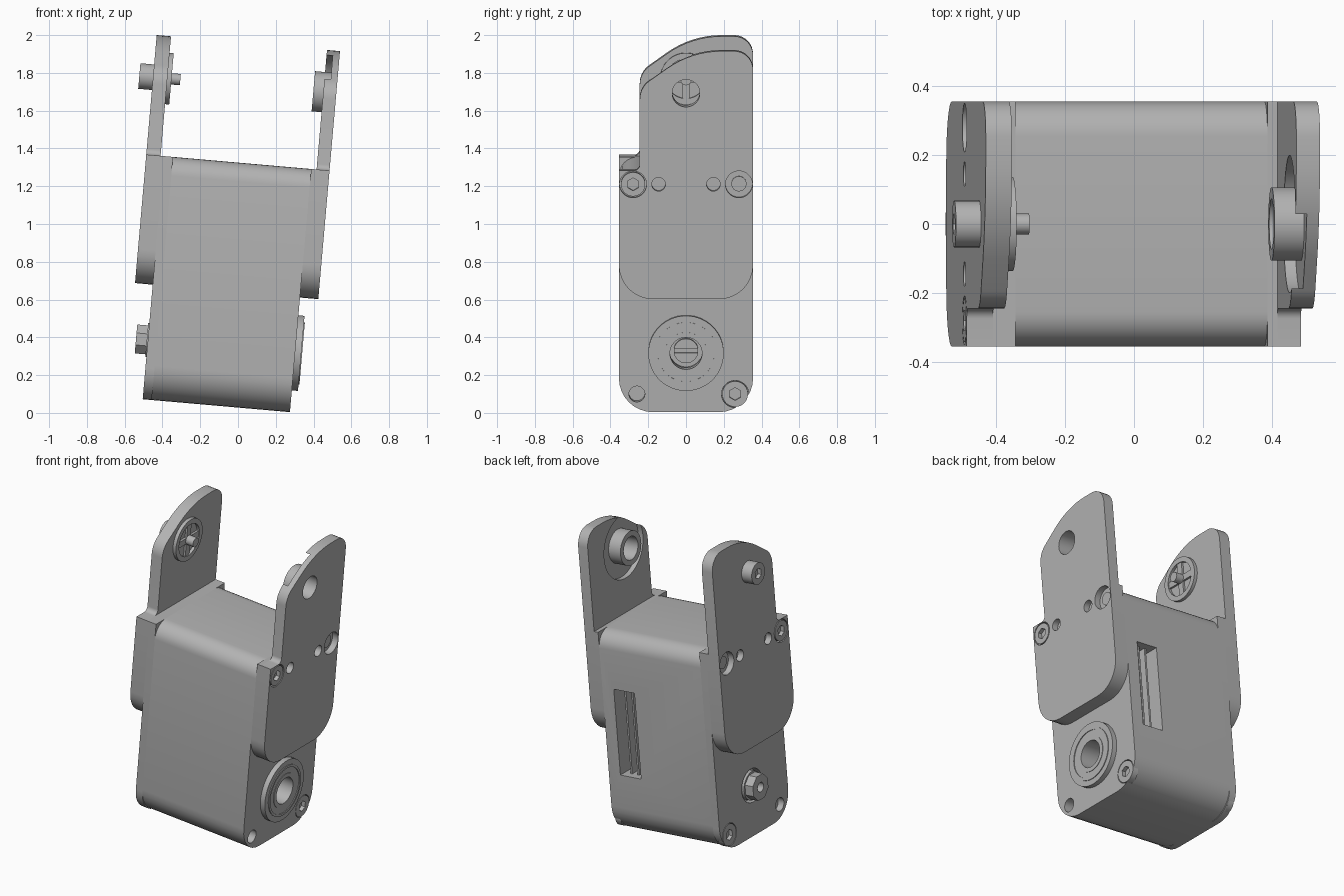
import bpy
import bmesh
from math import radians, pi, tan, sin, cos
from mathutils import Vector

cube = bpy.data.objects.get("Cube")
if cube:
    bpy.data.objects.remove(cube)

grey = bpy.data.materials.new("plain grey")
grey.use_nodes = True
grey.diffuse_color = (0.45, 0.45, 0.45, 1)
grey.node_tree.nodes["Principled BSDF"].inputs["Base Color"].default_value = (0.45, 0.45, 0.45, 1)

TILT = radians(5)
# stations along the tilted width, and heights along the tilted upright
BODY_R, BODY_L = -0.509, 0.2735
PLATE_R, PLATE_L = -0.603, 0.371
SHOULDER, TOP, PLATE_LOW = 1.32, 1.955, 0.637
PIVOT, SHAFT, ROW, FOOT = 1.731, 0.343, 1.247, 0.124


def rounded(corners, steps=8):
    """Outline in (y, z) from corners given as (y, z, radius)."""
    out = []
    for i, (y, z, r) in enumerate(corners):
        p = Vector((y, z))
        if not r:
            out.append(p)
            continue
        a = (Vector(corners[i - 1][:2]) - p).normalized()
        b = (Vector(corners[(i + 1) % len(corners)][:2]) - p).normalized()
        half = a.angle(b) / 2
        centre = p + (a + b).normalized() * (r / sin(half))
        start = p + a * (r / tan(half)) - centre
        turn = -a.angle_signed(b)
        sweep = (pi - 2 * half) * (1 if turn > 0 else -1)
        for k in range(steps + 1):
            t = sweep * k / steps
            out.append(centre + Vector((start.x * cos(t) - start.y * sin(t),
                                        start.x * sin(t) + start.y * cos(t))))
        # swing the other way if the arc left the corner
        end = p + b * (r / tan(half))
        if (out[-1] - end).length > 1e-4:
            del out[-(steps + 1):]
            for k in range(steps + 1):
                t = -sweep * k / steps
                out.append(centre + Vector((start.x * cos(t) - start.y * sin(t),
                                            start.x * sin(t) + start.y * cos(t))))
    return out


def prism(x0, x1, outline):
    """Outline in (y, z) extruded along x."""
    bm = bmesh.new()
    face = bm.faces.new([bm.verts.new((x0, p[0], p[1])) for p in outline])
    new = bmesh.ops.extrude_face_region(bm, geom=[face])["geom"]
    bmesh.ops.translate(bm, vec=(x1 - x0, 0, 0),
                        verts=[v for v in new if isinstance(v, bmesh.types.BMVert)])
    bmesh.ops.recalc_face_normals(bm, faces=bm.faces)
    mesh = bpy.data.meshes.new("part")
    bm.to_mesh(mesh)
    bm.free()
    return mesh


def disc(x0, x1, y, z, r, n=40):
    return prism(x0, x1, [(y + r * cos(2 * pi * (i + 0.5) / n),
                           z + r * sin(2 * pi * (i + 0.5) / n)) for i in range(n)])


def block(x0, x1, y0, y1, z0, z1):
    return prism(x0, x1, [(y0, z0), (y1, z0), (y1, z1), (y0, z1)])


def part(name, mesh, cuts=()):
    """Place a mesh, carve the cutters out of it, tilt and shade it."""
    ob = bpy.data.objects.new(name, mesh)
    bpy.context.collection.objects.link(ob)
    cutters = []
    for m in cuts:
        cutter = bpy.data.objects.new("cutter", m)
        cutter.hide_render = True
        bpy.context.collection.objects.link(cutter)
        mod = ob.modifiers.new("cut", "BOOLEAN")
        mod.operation, mod.solver, mod.object = "DIFFERENCE", "EXACT", cutter
        cutters.append(cutter)
    if cutters:
        bpy.context.view_layer.update()
        graph = bpy.context.evaluated_depsgraph_get()
        carved = bpy.data.meshes.new_from_object(ob.evaluated_get(graph))
        ob.modifiers.clear()
        ob.data = carved
        for cutter in cutters:
            bpy.data.objects.remove(cutter)
    ob.data.name = name
    ob.data.materials.clear()
    ob.data.materials.append(grey)
    ob.rotation_euler.y = TILT
    bpy.ops.object.select_all(action="DESELECT")
    ob.select_set(True)
    bpy.context.view_layer.objects.active = ob
    bpy.ops.object.shade_smooth_by_angle(angle=radians(30))
    return ob


def screw(name, x, side, y, z, r=0.064, depth=0.04):
    """Socket head whose outer face lies at x."""
    part(name, disc(x - side * depth, x, y, z, r),
         [disc(x - side * 0.025, x + side * 0.02, y, z, 0.034, 6)])


# main housing with rounded long edges, rear slot, bearing bores and foot holes
housing = rounded([(-0.355, 0.028, 0.18), (0.355, 0.028, 0.18),
                   (0.355, SHOULDER, 0.1), (-0.355, SHOULDER, 0.1)])
part("housing", prism(-0.461, BODY_L, housing), [
    block(0.04, 0.19, 0.24, 0.4, 0.42, 0.97),
    disc(0.12, 0.4, 0, SHAFT, 0.088),
    disc(0.2, 0.4, -0.26, FOOT, 0.042),
    disc(0.235, 0.4, 0.26, FOOT, 0.072)])
for i, x in enumerate((0.085, 0.135)):
    part(f"slot_rib_{i + 1}", block(x, x + 0.012, 0.235, 0.31, 0.415, 0.975))

# end lid on the right side
lid = rounded([(-0.355, 0.028, 0.165), (0.355, 0.028, 0.165),
               (0.355, SHOULDER, 0), (-0.355, SHOULDER, 0)])
part("right_lid", prism(BODY_R, -0.461, lid), [
    disc(-0.6, -0.465, 0, SHAFT, 0.105),
    disc(-0.6, -0.468, -0.26, FOOT, 0.042),
    disc(-0.6, -0.475, 0.26, FOOT, 0.072)])

# side plates: thick lower part, thinner upright arm
arm = rounded([(-0.355, PLATE_LOW, 0.18), (0.355, PLATE_LOW, 0.18),
               (0.355, TOP, 0.1), (0.03, TOP, 0.5), (-0.245, 1.76, 0.12),
               (-0.245, SHOULDER, 0.03), (-0.355, SHOULDER, 0)])
pad = rounded([(-0.355, PLATE_LOW, 0.18), (0.355, PLATE_LOW, 0.18),
               (0.355, SHOULDER, 0), (-0.355, SHOULDER, 0)])
for side, word, outer, inner, seat in ((1, "left", PLATE_L, 0.302, BODY_L),
                                       (-1, "right", PLATE_R, -0.527, BODY_R)):
    out = outer + side * 0.05
    cuts = [disc(outer - side * 0.04, out, y, ROW, r)
            for y, r in ((-0.28, 0.071), (0.28, 0.071), (-0.145, 0.036), (0.145, 0.036))]
    if side > 0:
        cuts += [disc(0.2, out, 0, PIVOT, 0.073), disc(0.2, 0.335, 0, PIVOT, 0.2)]
    part(word + "_plate", prism(inner, outer, arm), cuts)
    part(word + "_plate_pad", prism(seat, inner, pad))
    screw(word + "_plate_screw", outer, side, -0.28, ROW)
    screw(word + "_foot_screw", BODY_L if side > 0 else BODY_R, side, 0.26, FOOT, 0.068)
    part(word + "_sunk_screw", disc(outer - side * 0.045, outer - side * 0.03, 0.28, ROW, 0.04))

# left pivot collar, open through the plate
part("left_pivot_collar", disc(0.249, 0.34, 0, PIVOT, 0.107),
     [disc(0.2, 0.4, 0, PIVOT, 0.073)])

# right pivot: dished flange with cross bars, pin and outer screw
part("right_pivot_flange", disc(-0.53, -0.505, 0, PIVOT, 0.137),
     [disc(-0.524, -0.45, 0, PIVOT, 0.105)])
part("pivot_cross_bar", block(-0.53, -0.51, -0.106, 0.106, PIVOT - 0.02, PIVOT + 0.02))
part("pivot_cross_post", block(-0.53, -0.511, -0.02, 0.02, PIVOT - 0.106, PIVOT + 0.106))
part("pivot_pin", disc(-0.53, -0.458, 0, PIVOT, 0.03))
screw("pivot_screw", -0.676, -1, 0, PIVOT, 0.068, 0.08)

# left bearing: flange with a groove around a central sleeve
part("bearing_flange", disc(BODY_L, 0.306, 0, SHAFT, 0.2),
     [disc(0.2, 0.4, 0, SHAFT, 0.11), ])
part("bearing_rim", disc(0.3, 0.311, 0, SHAFT, 0.165), [disc(0.2, 0.4, 0, SHAFT, 0.15)])
part("bearing_sleeve", disc(0.2, 0.309, 0, SHAFT, 0.112), [disc(0.1, 0.4, 0, SHAFT, 0.085)])
part("bearing_inner_screw", disc(0.11, 0.16, 0, SHAFT, 0.065),
     [block(0.145, 0.2, -0.08, 0.08, SHAFT - 0.01, SHAFT + 0.01)])

# right drive shaft: squared stub with a bored centre
part("shaft_hub", disc(-0.515, -0.46, 0, SHAFT, 0.09))
part("drive_shaft", disc(-0.572, -0.5, 0, SHAFT, 0.083, 8),
     [disc(-0.7, -0.53, 0, SHAFT, 0.03)])
